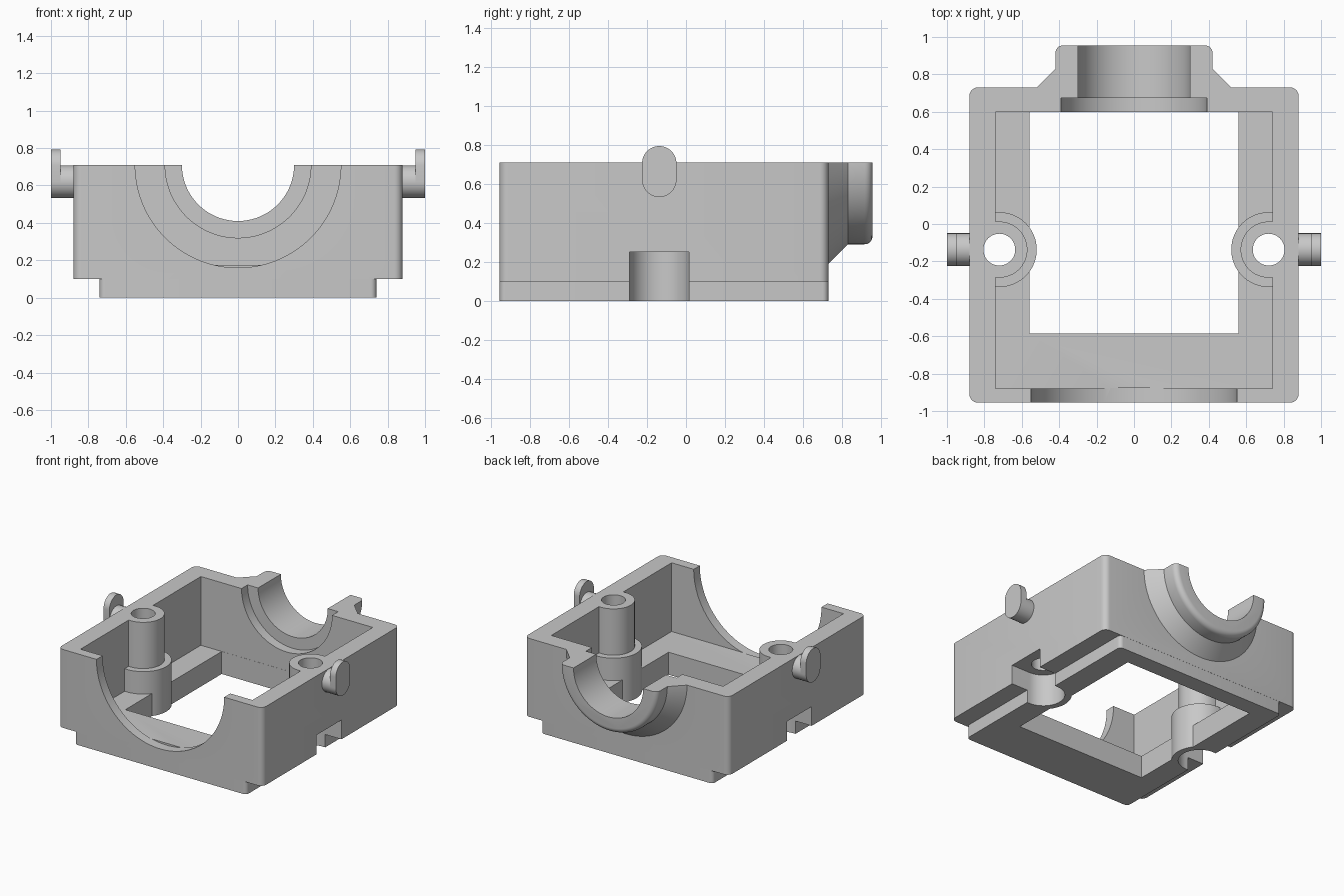
import bpy, bmesh, math

if "Cube" in bpy.data.objects:
    bpy.data.objects.remove(bpy.data.objects["Cube"])

TOP = 0.71
POST_X, POST_Y = 0.72, -0.137

grey = bpy.data.materials.new("plain grey")
grey.diffuse_color = (0.58, 0.58, 0.58, 1)
grey.use_nodes = True
grey.node_tree.nodes["Principled BSDF"].inputs["Base Color"].default_value = grey.diffuse_color


def make(name, bm):
    bmesh.ops.recalc_face_normals(bm, faces=bm.faces)
    mesh = bpy.data.meshes.new(name)
    bm.to_mesh(mesh)
    bm.free()
    mesh.materials.append(grey)
    ob = bpy.data.objects.new(name, mesh)
    bpy.context.collection.objects.link(ob)
    return ob


def loft(name, rings):
    """Close a stack of equal-length rings into a solid."""
    bm = bmesh.new()
    rows = [[bm.verts.new(p) for p in ring] for ring in rings]
    n = len(rows[0])
    for a, b in zip(rows, rows[1:]):
        for i in range(n):
            j = (i + 1) % n
            bm.faces.new((a[i], a[j], b[j], b[i]))
    bm.faces.new(rows[0])
    bm.faces.new(rows[-1])
    return make(name, bm)


def prism(name, pts, lo, hi, axis='z'):
    """Extrude an (x, y) outline along z, or a (y, z) outline along x."""
    if axis == 'z':
        return loft(name, [[(a, b, h) for a, b in pts] for h in (lo, hi)])
    return loft(name, [[(h, a, b) for a, b in pts] for h in (lo, hi)])


def lathe(name, profile, n=96):
    """Revolve (radius, y) points around the bearing axis."""
    turn = [2 * math.pi * (i + 0.5) / n for i in range(n)]
    return loft(name, [[(r * math.cos(t), y, TOP + r * math.sin(t)) for t in turn]
                       for r, y in profile])


def arc(cx, cy, r, a0, a1, n):
    return [(cx + r * math.cos(math.radians(a0 + (a1 - a0) * i / n)),
             cy + r * math.sin(math.radians(a0 + (a1 - a0) * i / n))) for i in range(n + 1)]


def rect(x0, x1, y0, y1, r=0):
    if not r:
        return [(x0, y0), (x1, y0), (x1, y1), (x0, y1)]
    return (arc(x1 - r, y1 - r, r, 0, 90, 6) + arc(x0 + r, y1 - r, r, 90, 180, 6)
            + arc(x0 + r, y0 + r, r, 180, 270, 6) + arc(x1 - r, y0 + r, r, 270, 360, 6))


def circle(cx, cy, r, n=48):
    return arc(cx, cy, r, 0, 360, n)[:-1]


def half_round(name, s, r, end, lo, hi):
    """Post-shaped prism: round towards the middle, straight out to x = end."""
    pts = arc(POST_X, POST_Y, r, 90, 270, 32) + [(end, POST_Y - r), (end, POST_Y + r)]
    return prism(name, [(s * x, y) for x, y in pts], lo, hi)


def combine(target, tool, op):
    mod = target.modifiers.new(op, 'BOOLEAN')
    mod.operation, mod.solver, mod.object = op, 'EXACT', tool
    bpy.context.view_layer.objects.active = target
    bpy.ops.object.modifier_apply(modifier=mod.name)
    bpy.data.objects.remove(tool)


def add(target, tool):
    combine(target, tool, 'UNION')


def cut(target, tool):
    combine(target, tool, 'DIFFERENCE')


def smooth(ob):
    bpy.ops.object.select_all(action='DESELECT')
    ob.select_set(True)
    bpy.context.view_layer.objects.active = ob
    bpy.ops.object.shade_smooth_by_angle(angle=math.radians(25))


# Housing block with a narrower foot
housing = prism("housing", rect(-0.88, 0.88, -0.955, 0.73, 0.045), 0.1, 0.9)
add(housing, prism("foot", rect(-0.74, 0.74, -0.954, 0.729, 0.03), 0, 0.4))

# Rear bearing collar with cone and rounded rim
add(housing, lathe("collar", [(0.53, 0.65), (0.53, 0.72), (0.42, 0.83)]
                   + arc(0.38, 0.915, 0.04, 0, 90, 6)))

# Flat parting face
cut(housing, prism("trim", rect(-2, 2, -2, 2), TOP, 2))

# Inner void with the stepped screw posts left standing in it
void = prism("void", rect(-0.74, 0.74, -0.88, 0.60), 0.175, 1.5)
add(void, prism("opening", rect(-0.56, 0.56, -0.585, 0.599), -0.2, 0.5))
for s in (-1, 1):
    cut(void, half_round("post_base", s, 0.2, 0.9, -0.6, 0.35))
    cut(void, half_round("post_column", s, 0.15, 0.95, -0.7, 1.9))
cut(housing, void)

# Front half-round cutout, rear bore and counterbore
cut(housing, lathe("front_cutout", [(0.55, -1.2), (0.55, -0.878)]))
cut(housing, lathe("rear_bore", [(0.30, 0.5), (0.30, 1.2)]))
cut(housing, lathe("rear_counterbore", [(0.39, 0.5), (0.39, 0.675)]))

# Screw recess open to the side, and through hole
for s in (-1, 1):
    cut(housing, half_round("screw_recess", s, 0.152, 1.1, -0.2, 0.25))
    cut(housing, prism("screw_hole", circle(s * POST_X, POST_Y, 0.085), -0.3, 1.2))
smooth(housing)

# Side pins: round shank and upright oval head
oval = arc(POST_Y, 0.705, 0.088, 0, 180, 24) + arc(POST_Y, 0.62, 0.088, 180, 360, 24)
for s, side in ((-1, "left"), (1, "right")):
    smooth(prism(side + "_pin_shank", circle(POST_Y, 0.62, 0.088), s * 0.87, s * 0.95, 'x'))
    smooth(prism(side + "_pin_head", oval, s * 0.95, s * 1.0, 'x'))
